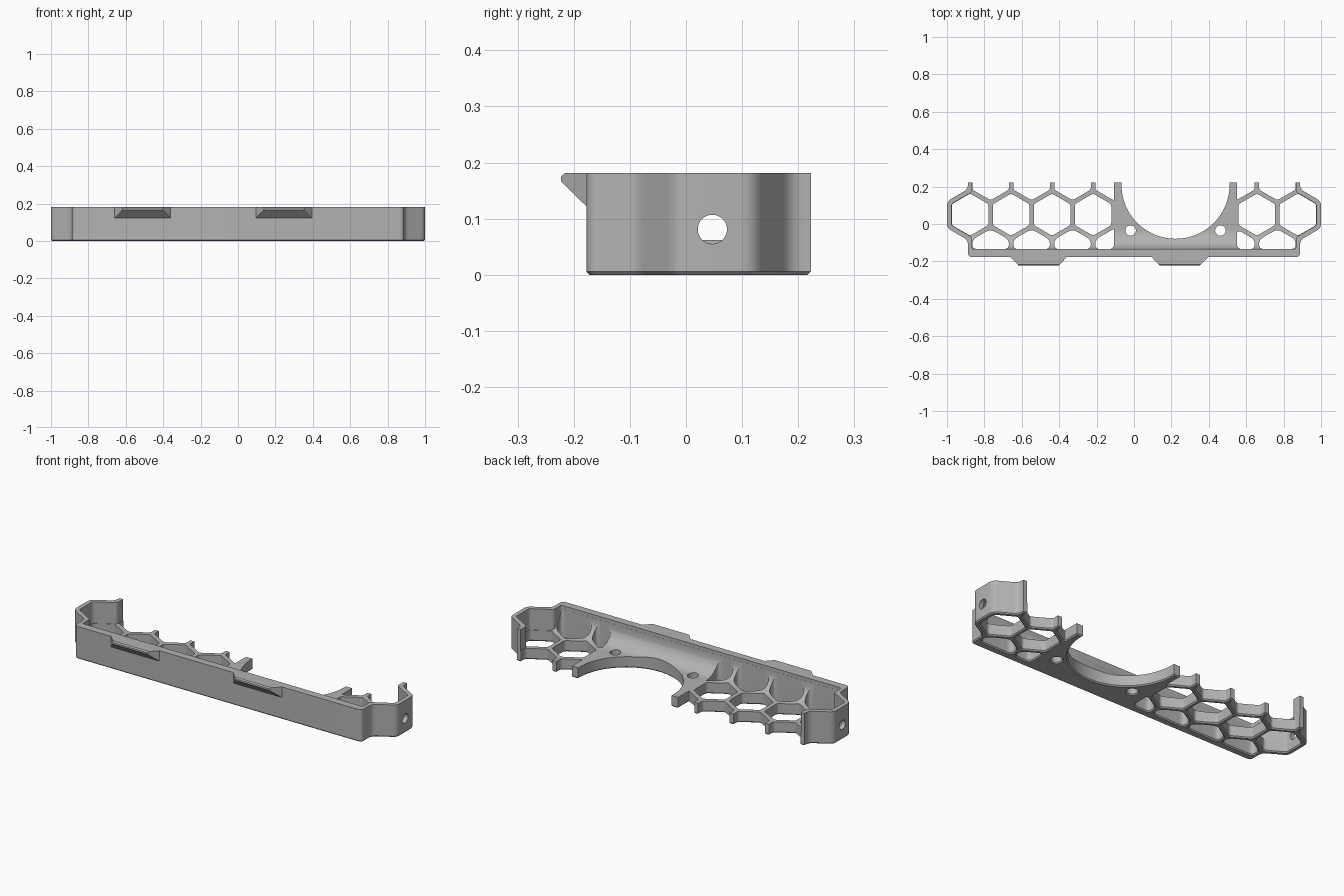
import bpy, bmesh, math
from mathutils import Vector

HEIGHT, FLOOR, CHAMFER = 0.181, 0.062, 0.006
BACK, FRONT, INNER = 0.2225, -0.1775, -0.1345
PITCH, HALF, ROW_Y = 0.219, 0.0975, 0.05
FAN_X, FAN_Y, FAN_R, FAN_HALF = 0.222, 0.21, 0.289, 0.328

cube = bpy.data.objects.get("Cube")
if cube:
    bpy.data.objects.remove(cube, do_unlink=True)

grey = bpy.data.materials.new("light grey plastic")
grey.use_nodes = True
grey.diffuse_color = (0.45, 0.45, 0.45, 1)
grey.node_tree.nodes["Principled BSDF"].inputs["Base Color"].default_value = (0.45, 0.45, 0.45, 1)


# Helpers for plan shapes
def rounded(points, radius, steps=5):
    """Ease every corner of a closed outline."""
    result, n = [], len(points)
    for i in range(n):
        p, before, after = (Vector(points[j % n]) for j in (i, i - 1, i + 1))
        a, b = before - p, after - p
        start = p + a.normalized() * min(radius, a.length * 0.45)
        end = p + b.normalized() * min(radius, b.length * 0.45)
        for s in range(steps + 1):
            t = s / steps
            result.append(start * (1 - t) ** 2 + p * 2 * t * (1 - t) + end * t * t)
    return result


def offset(points, d):
    """Push a counter-clockwise outline outwards."""
    result, n = [], len(points)
    for i in range(n):
        p = points[i]
        a = (p - points[i - 1]).normalized()
        b = (points[(i + 1) % n] - p).normalized()
        na, nb = Vector((a.y, -a.x)), Vector((b.y, -b.x))
        result.append(p + (na + nb) * d / (1 + na.dot(nb)))
    return result


def clip(points, axis, limit, sign):
    """Keep the side of an outline where sign * (value - limit) >= 0."""
    result = []
    for i, q in enumerate(points):
        p = points[i - 1]
        dp, dq = sign * (p[axis] - limit), sign * (q[axis] - limit)
        if dp * dq < 0:
            result.append(p.lerp(q, dp / (dp - dq)))
        if dq >= 0:
            result.append(q)
    return result


def circle(x, y, r, n):
    return [Vector((x + r * math.cos(a), y + r * math.sin(a)))
            for a in (math.tau * i / n for i in range(n))]


# Helpers for solids
def make_object(name, bm):
    bmesh.ops.recalc_face_normals(bm, faces=bm.faces)
    mesh = bpy.data.meshes.new(name)
    bm.to_mesh(mesh)
    bm.free()
    mesh.materials.append(grey)
    obj = bpy.data.objects.new(name, mesh)
    bpy.context.collection.objects.link(obj)
    return obj


def loft(name, loops):
    bm = bmesh.new()
    rings = [[bm.verts.new(p) for p in loop] for loop in loops]
    n = len(rings[0])
    for low, high in zip(rings, rings[1:]):
        for i in range(n):
            j = (i + 1) % n
            bm.faces.new((low[i], low[j], high[j], high[i]))
    bm.faces.new(rings[0][::-1])
    bm.faces.new(rings[-1])
    return make_object(name, bm)


def prism(name, outline, levels):
    """Stack an outline at (height, outward offset) levels."""
    return loft(name, [[(p.x, p.y, z) for p in offset(outline, d)] for z, d in levels])


def combine(target, tool, operation):
    mod = target.modifiers.new("combine", "BOOLEAN")
    mod.operation, mod.solver, mod.object = operation, "EXACT", tool
    bpy.context.view_layer.objects.active = target
    bpy.ops.object.modifier_apply(modifier=mod.name)
    bpy.data.objects.remove(tool, do_unlink=True)


def cut(outline):
    """Cut through the floor with a chamfered lower rim."""
    levels = [(-0.003, CHAMFER + 0.003), (CHAMFER, 0), (0.3, 0)]
    combine(body, prism("cutter", outline, levels), "DIFFERENCE")


def tray_outline(x_post, x_end, front, back):
    """Outline whose ends bulge around the last hexagon."""
    flat = x_end - 4 * PITCH
    half_side = flat * math.tan(math.pi / 6)
    step = half_side + (x_end - x_post) * math.tan(math.pi / 6)
    right = [(x_post, front), (x_post, ROW_Y - step), (x_end, ROW_Y - half_side),
             (x_end, ROW_Y + half_side), (x_post, ROW_Y + step), (x_post, back)]
    return right + [(-x, y) for x, y in reversed(right)]


# Tray body: outer wall, hollowed above the floor and open at the back
outer = rounded(tray_outline(0.888, 1.0, FRONT, BACK + 0.1), 0.025)
outer = clip(outer, 1, BACK, -1)
body = prism("honeycomb_tray", outer, [(0, -CHAMFER), (CHAMFER, 0), (HEIGHT, 0)])
cavity = rounded(tray_outline(0.866, 0.9755, INNER - 0.0005, BACK + 0.1), 0.012)
combine(body, prism("cutter", cavity, [(FLOOR, 0), (0.3, 0)]), "DIFFERENCE")

# Cove between floor and front wall
cove_r = 0.1
cove = [(INNER - 0.015, FLOOR - 0.012), (INNER + cove_r, FLOOR - 0.012)]
for i in range(13):
    a = math.pi / 2 * i / 12
    cove.append((INNER + cove_r * (1 - math.sin(a)), FLOOR + cove_r * (1 - math.cos(a))))
cove.append((INNER - 0.015, FLOOR + cove_r))
combine(body, loft("cove", [[(x, y, z) for y, z in cove] for x in (-0.875, 0.875)]), "UNION")

# Honeycomb cells in three staggered rows, leaving the fan mount solid
hex_r = HALF / math.cos(math.pi / 6)
for row in (-1, 0, 1):
    shift = 0 if row == 0 else 0.5
    for k in range(-4, 5):
        x = (k + shift) * PITCH
        y = ROW_Y + row * PITCH * math.cos(math.pi / 6)
        if abs(x) > 0.9:
            continue
        cell = [Vector((x + hex_r * math.sin(a), y - hex_r * math.cos(a)))
                for a in (math.pi / 3 * i for i in range(6))]
        cell = clip(cell, 1, INNER, 1)
        if x < FAN_X:
            cell = clip(cell, 0, FAN_X - FAN_HALF, -1)
        else:
            cell = clip(cell, 0, FAN_X + FAN_HALF, 1)
        if len(cell) > 2:
            cut(rounded(cell, 0.03 if row < 0 else 0.012))

# Fan opening and its two screw holes
cut(circle(FAN_X, FAN_Y, FAN_R, 96))
for side in (-1, 1):
    cut(circle(FAN_X + side * 0.24, -0.035, 0.028, 32))

# Round hole in each end wall
for side in (-1, 1):
    ring = circle(0.047, 0.081, 0.026, 32)
    loops = [[(side * x, p.x, p.y) for p in ring] for x in (0.96, 1.03)]
    combine(body, loft("cutter", loops), "DIFFERENCE")

# Tapered catch tabs on the front wall
tabs = []
for name, x in (("right_front_tab", -0.51), ("left_front_tab", 0.245)):
    bm = bmesh.new()
    for half, y, z in ((0.15, -0.17, 0.122), (0.15, FRONT, 0.122), (0.15, FRONT, HEIGHT),
                       (0.15, -0.17, HEIGHT), (0.113, -0.216, HEIGHT),
                       (0.107, -BACK, 0.175), (0.107, -BACK, 0.166)):
        for side in (-1, 1):
            bm.verts.new((x + side * half, y, z))
    bmesh.ops.convex_hull(bm, input=bm.verts)
    bmesh.ops.dissolve_limit(bm, angle_limit=0.01, verts=bm.verts, edges=bm.edges)
    tabs.append(make_object(name, bm))

# Smooth curves, crisp edges
bpy.ops.object.select_all(action="DESELECT")
for obj in [body] + tabs:
    obj.select_set(True)
bpy.context.view_layer.objects.active = body
bpy.ops.object.shade_smooth_by_angle(angle=math.radians(30))
